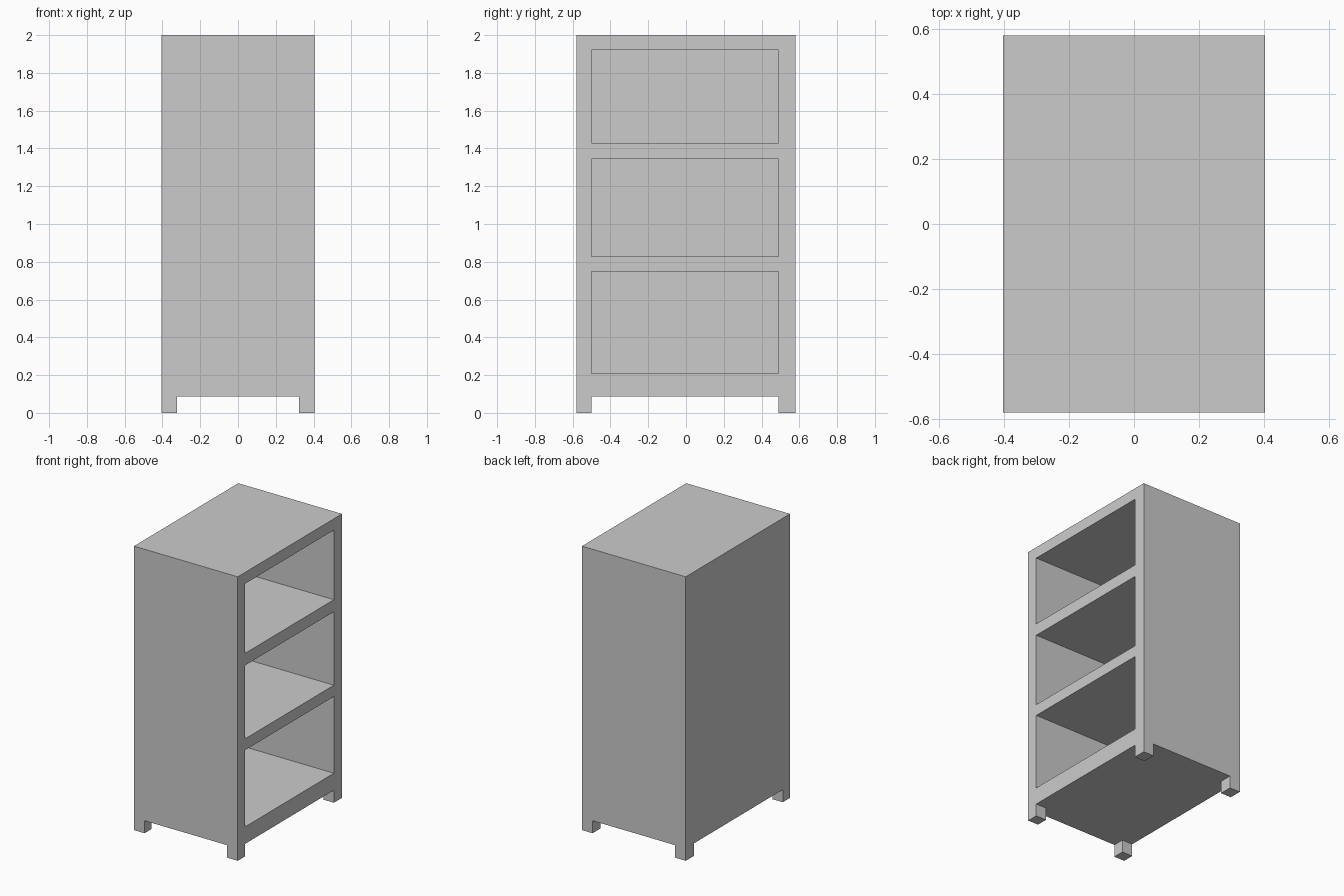
import bpy
import bmesh
from mathutils import Vector

if "Cube" in bpy.data.objects:
    bpy.data.objects.remove(bpy.data.objects["Cube"])


def box(name, lo, hi):
    """Axis-aligned box between two corners."""
    lo, hi = Vector(lo), Vector(hi)
    bm = bmesh.new()
    bmesh.ops.create_cube(bm, size=1)
    for v in bm.verts:
        v.co = Vector((lo[i] + (v.co[i] + 0.5) * (hi[i] - lo[i]) for i in range(3)))
    mesh = bpy.data.meshes.new(name)
    bm.to_mesh(mesh)
    bm.free()
    obj = bpy.data.objects.new(name, mesh)
    bpy.context.collection.objects.link(obj)
    return obj


def cut(target, lo, hi):
    """Subtract a box from the target and discard the cutter."""
    cutter = box("cutter", lo, hi)
    cutter.hide_render = True
    mod = target.modifiers.new("cut", 'BOOLEAN')
    mod.operation = 'DIFFERENCE'
    mod.solver = 'EXACT'
    mod.object = cutter
    bpy.context.view_layer.objects.active = target
    bpy.ops.object.modifier_apply(modifier=mod.name)
    bpy.data.objects.remove(cutter)


W, D, H = 0.404, 0.58, 2.0      # half width, half depth, height
Y0, Y1 = -0.50, 0.49            # inner faces of the side panels
LEG_X, LEG_H = 0.322, 0.088     # inner face of legs, leg height
BACK = 0.08                     # back panel thickness

# Cabinet body, legs included
bookcase = box("bookcase", (-W, -D, 0), (W, D, H))

# Three compartments open towards +x
for z0, z1 in ((0.208, 0.748), (0.828, 1.345), (1.43, 1.92)):
    cut(bookcase, (-W + BACK, Y0, z0), (W + 0.1, Y1, z1))

# Crossed gaps underneath leave the four corner legs
cut(bookcase, (-LEG_X, -D - 0.1, -0.1), (LEG_X, D + 0.1, LEG_H))
cut(bookcase, (-W - 0.1, Y0, -0.1), (W + 0.1, Y1, LEG_H))

# Tidy leftover coplanar edges
bm = bmesh.new()
bm.from_mesh(bookcase.data)
bmesh.ops.remove_doubles(bm, verts=bm.verts, dist=1e-5)
bmesh.ops.dissolve_limit(bm, angle_limit=0.01, verts=bm.verts, edges=bm.edges)
bm.to_mesh(bookcase.data)
bm.free()
